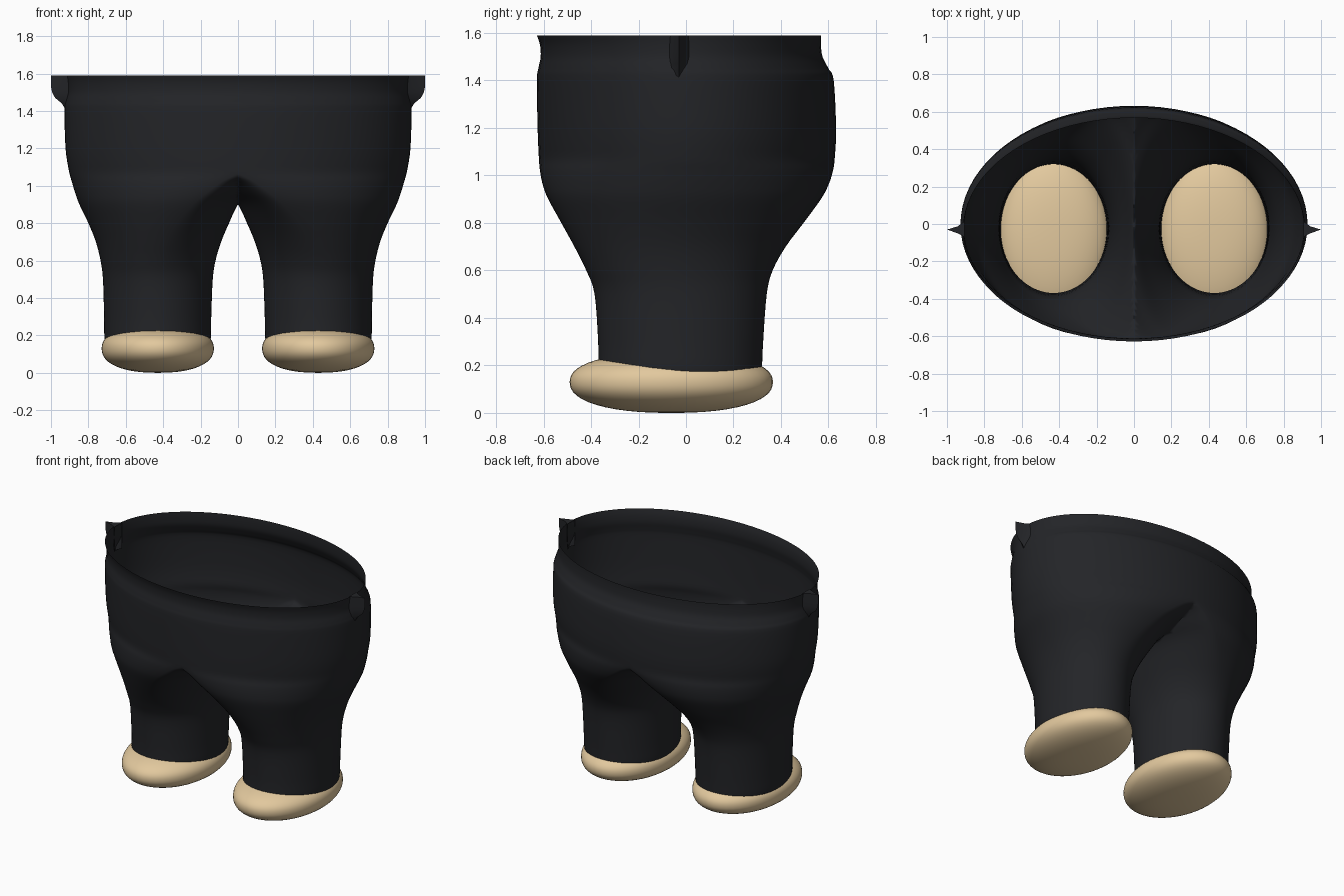
import bpy, bmesh, math

if "Cube" in bpy.data.objects:
    bpy.data.objects.remove(bpy.data.objects["Cube"])


def material(name, rgb):
    m = bpy.data.materials.new(name)
    m.diffuse_color = (*rgb, 1)
    m.use_nodes = True
    m.node_tree.nodes["Principled BSDF"].inputs["Base Color"].default_value = m.diffuse_color
    return m


def finish(name, bm, mat, angle=40):
    bmesh.ops.recalc_face_normals(bm, faces=bm.faces)
    me = bpy.data.meshes.new(name)
    bm.to_mesh(me)
    bm.free()
    me.materials.append(mat)
    ob = bpy.data.objects.new(name, me)
    bpy.context.collection.objects.link(ob)
    bpy.ops.object.select_all(action='DESELECT')
    ob.select_set(True)
    bpy.context.view_layer.objects.active = ob
    bpy.ops.object.shade_smooth_by_angle(angle=math.radians(angle))
    mod = ob.modifiers.new("mirror", 'MIRROR')
    mod.use_clip = True
    mod.merge_threshold = 0.001
    return ob


def catmull(a, b, c, d, t):
    return 0.5 * (2 * b + (c - a) * t + (2 * a - 5 * b + 4 * c - d) * t * t
                  + (3 * b - a - 3 * c + d) * t ** 3)


dark = material("dark_cloth", (0.017, 0.018, 0.021))
tan = material("tan", (0.76, 0.58, 0.34))

# Trousers: one side as lofted ovals (z, outer x, fullest x, inner x, front y, back y)
levels = [
    (0.14, .702, .43, .153, -.352, .316),
    (0.19, .714, .43, .145, -.368, .320),
    (0.30, .716, .43, .143, -.370, .325),
    (0.50, .722, .43, .135, -.385, .340),
    (0.60, .735, .42, .120, -.420, .365),
    (0.70, .760, .385, .090, -.470, .420),
    (0.80, .800, .325, .048, -.525, .495),
    (0.90, .848, .240, .000, -.580, .568),
    (0.96, .870, .170, -.06, -.603, .600),
    (1.02, .888, .090, -.13, -.615, .619),
    (1.08, .904, 0, -.30, -.620, .627),
    (1.20, .922, 0, -.50, -.625, .632),
    (1.40, .928, 0, -.50, -.628, .622),
    (1.45, .922, 0, -.50, -.622, .600),
    (1.50, .910, 0, -.50, -.612, .575),
    (1.55, .910, 0, -.50, -.615, .568),
    (1.59, .915, 0, -.50, -.628, .568),
]
N, STEPS = 80, 4
rows = []
for i in range(len(levels) - 1):
    quad = [levels[max(0, min(len(levels) - 1, i + k))] for k in (-1, 0, 1, 2)]
    for s in range(STEPS):
        rows.append([catmull(*v, s / STEPS) for v in zip(*quad)])
rows.append(levels[-1])

bm = bmesh.new()
rings = []
for z, xo, px, xi, yf, yb in rows:
    if z >= 1.08:
        px = 0
    cy, ry = (yf + yb) / 2, (yb - yf) / 2
    ring = []
    for k in range(N):
        c, s = math.cos(2 * math.pi * k / N), math.sin(2 * math.pi * k / N)
        ring.append(bm.verts.new((px + c * (xo - px if c > 0 else px - xi), cy + ry * s, z)))
    rings.append(ring)
for a, b in zip(rings, rings[1:]):
    for k in range(N):
        j = (k + 1) % N
        bm.faces.new((a[k], a[j], b[j], b[k]))
# cut at the centre seam, the mirror makes the other leg
bmesh.ops.bisect_plane(bm, geom=bm.verts[:] + bm.edges[:] + bm.faces[:], dist=1e-5,
                       plane_co=(0, 0, 0), plane_no=(1, 0, 0), clear_inner=True)
finish("trousers", bm, dark)

# Side tabs: pinched folds at the waistband
bm = bmesh.new()
sections = []
for z, tip in [(1.41, .924), (1.44, .942), (1.47, .978), (1.50, .994), (1.53, 1.0), (1.59, 1.0)]:
    mid = .91 + (tip - .91) * .35
    sections.append([bm.verts.new(p) for p in
                     ((.905, -.07, z), (mid, -.05, z), (tip, -.03, z),
                      (mid, -.012, z), (.905, .015, z))])
for a, b in zip(sections, sections[1:]):
    for k in range(4):
        bm.faces.new((a[k], a[k + 1], b[k + 1], b[k]))
bm.faces.new(sections[-1])
finish("waist_tab", bm, dark, angle=60)

# Feet: soft flattened pillows
bm = bmesh.new()
bmesh.ops.create_uvsphere(bm, u_segments=48, v_segments=28, radius=1)
for v in bm.verts:
    x, y, z = v.co
    r = math.hypot(x, y)
    # slightly boxy side profile
    k = (r ** 2.3 + abs(z) ** 2.3) ** (-1 / 2.3)
    h = 0.125 if z > 0 else 0.13
    v.co = (0.429 + 0.3 * x * k, -0.062 + 0.428 * y * k, 0.13 + h * z * k)
finish("foot", bm, tan)
